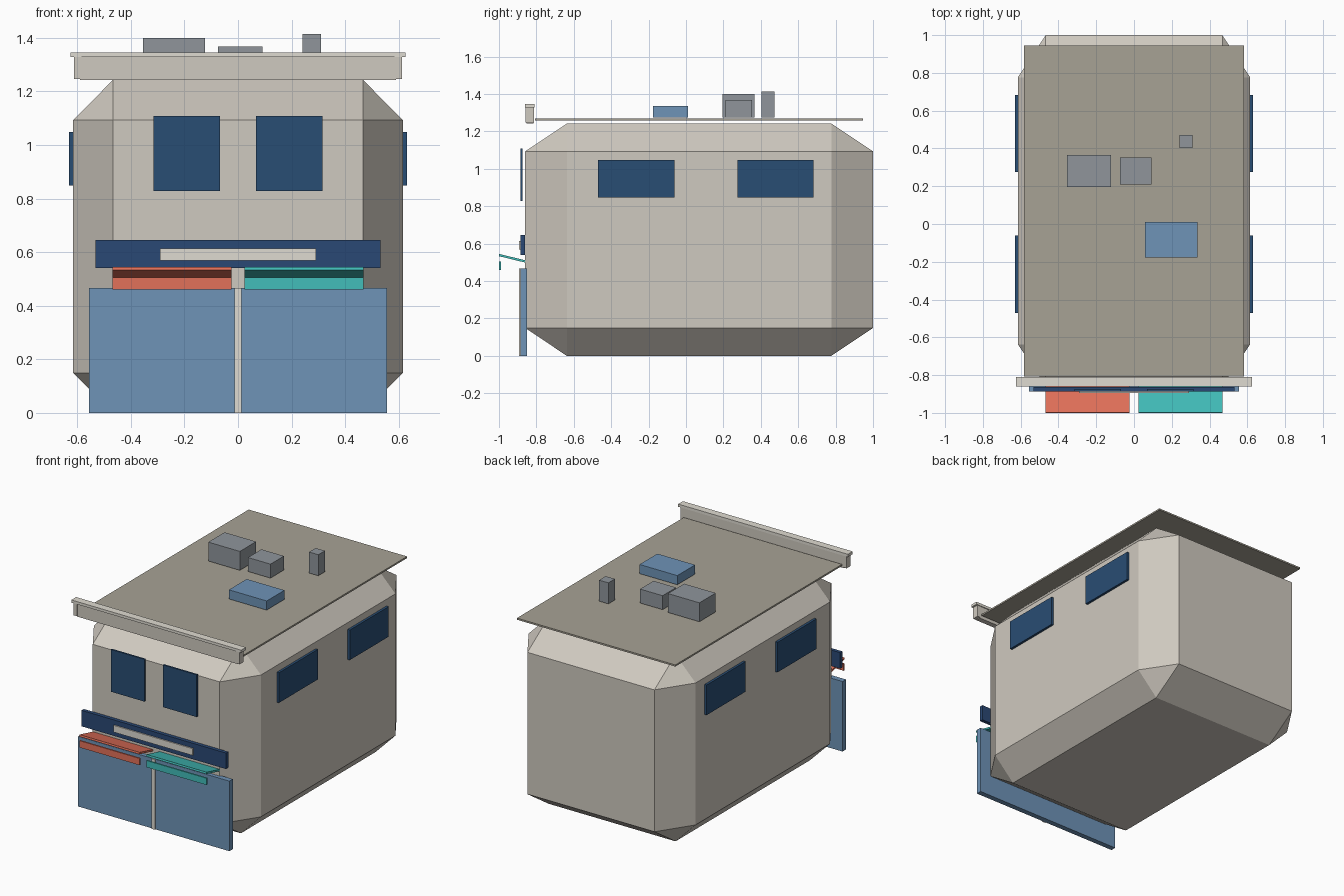
import bpy, bmesh, math
from mathutils import Vector, Matrix

if "Cube" in bpy.data.objects:
    bpy.data.objects.remove(bpy.data.objects["Cube"])


def material(name, rgb):
    m = bpy.data.materials.new(name)
    m.diffuse_color = (*[(c / 255) ** 2.2 for c in rgb], 1)
    m.use_nodes = True
    m.node_tree.nodes["Principled BSDF"].inputs["Base Color"].default_value = m.diffuse_color
    return m


STONE = material("stone", (206, 200, 190))
TRIM = material("pale_trim", (222, 218, 208))
ROOF = material("roof_grey", (166, 161, 148))
GLASS = material("dark_glass", (45, 78, 115))
NAVY = material("navy", (46, 74, 116))
BLUE = material("shop_glass", (110, 146, 182))
METAL = material("metal", (142, 148, 154))
CORAL = material("coral", (226, 112, 90))
TEAL = material("teal", (68, 188, 184))


def box(name, x, y, z, mat, bevel=0, tilt=0):
    """Box from (min, max) ranges; bevel is a fraction of each side, tilt turns about x."""
    bm = bmesh.new()
    bmesh.ops.create_cube(bm, size=1)
    if bevel:
        bmesh.ops.bevel(bm, geom=bm.edges[:], offset=bevel, segments=1,
                        affect='EDGES', offset_type='OFFSET')
    size = [r[1] - r[0] for r in (x, y, z)]
    centre = Vector([(r[0] + r[1]) / 2 for r in (x, y, z)])
    bm.transform(Matrix.Rotation(tilt, 4, 'X') @ Matrix.Diagonal((*size, 1)))
    me = bpy.data.meshes.new(name)
    bm.to_mesh(me)
    bm.free()
    me.materials.append(mat)
    ob = bpy.data.objects.new(name, me)
    ob.location = centre
    bpy.context.collection.objects.link(ob)
    return ob


def side(s, a, b):
    """Range a..b on the right (s=1) or mirrored to the left (s=-1)."""
    return tuple(sorted((s * a, s * b)))


# Chamfered main building
box("building_body", (-.615, .615), (-.86, 1), (0, 1.242), STONE, bevel=.12)

# Flat roof sheet and front cornice
box("roof_sheet", (-.583, .583), (-.808, .945), (1.258, 1.269), ROOF)
box("cornice", (-.59, .59), (-.852, -.816), (1.242, 1.328), STONE)
box("cornice_cap", (-.625, .625), (-.86, -.81), (1.328, 1.346), TRIM)

for s, label, colour in ((-1, "left", CORAL), (1, "right", TEAL)):
    # Cornice end blocks
    box(f"cornice_end_{label}", side(s, .585, .612), (-.857, -.814), (1.247, 1.328), STONE)
    # Upper windows, front and side
    box(f"front_window_{label}", side(s, .068, .316), (-.886, -.874), (.828, 1.109), GLASS)
    for part, y in (("front", (-.47, -.062)), ("rear", (.275, .683))):
        box(f"side_window_{label}_{part}", side(s, .612, .631), y, (.848, 1.048), GLASS)
    # Shopfront glazing
    box(f"shop_window_{label}", side(s, 0, .557), (-.886, -.85), (0, .466), BLUE)
    # Sloping awning with hanging valance
    run, rise = .14, .034
    length = math.hypot(run, rise)
    box(f"awning_{label}", side(s, .025, .468), (-.93 - length / 2, -.93 + length / 2),
        (.516, .528), colour, tilt=-math.atan2(rise, run))
    box(f"awning_valance_{label}", side(s, .025, .468), (-1, -.99), (.46, .505), colour)

# Mullion between the shop windows
box("shop_mullion", (-.013, .013), (-.893, -.87), (0, .466), TRIM)

# Fascia band and blank pale panel
box("fascia_band", (-.532, .532), (-.886, -.862), (.54, .646), NAVY)
box("fascia_panel", (-.291, .291), (-.894, -.885), (.569, .614), TRIM)

# Rooftop equipment
box("roof_unit_large", (-.355, -.123), (.195, .366), (1.274, 1.4), METAL)
box("roof_unit_small", (-.074, .092), (.21, .352), (1.274, 1.367), METAL)
box("roof_vent", (.241, .309), (.403, .472), (1.274, 1.414), METAL)
box("skylight", (.057, .335), (-.177, .01), (1.274, 1.335), BLUE)
